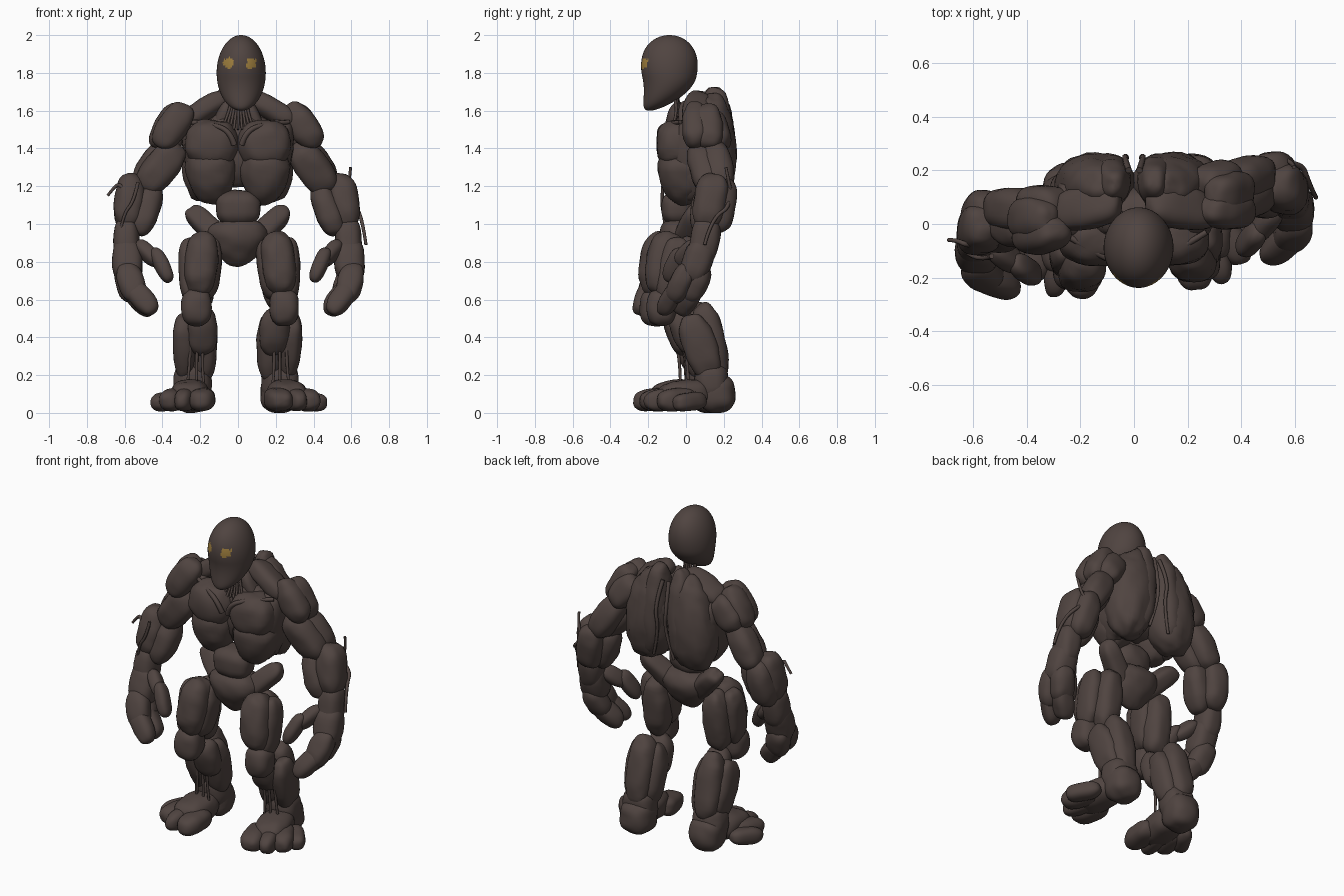
import bpy
import bmesh
import math
import random
from mathutils import Matrix, Vector, noise

random.seed(4)
if "Cube" in bpy.data.objects:
    bpy.data.objects.remove(bpy.data.objects["Cube"], do_unlink=True)

RIGHT, LEFT = -1, 1
CENTRE = 0
ARM_YAW, LEG_YAW = 15, 9   # the left limbs are swung backwards
UNIT = 0.01                # all part sizes below are in hundredths


def make_material(name, colour):
    material = bpy.data.materials.new(name)
    material.use_nodes = True
    material.diffuse_color = colour
    material.node_tree.nodes["Principled BSDF"].inputs["Base Color"].default_value = colour
    return material


bark = make_material("dark_bark", (0.08, 0.058, 0.052, 1))
amber = make_material("amber_eye", (0.36, 0.22, 0.05, 1))


def add_mesh(name, bm, *materials):
    mesh = bpy.data.meshes.new(name)
    bm.to_mesh(mesh)
    bm.free()
    for material in materials:
        mesh.materials.append(material)
    mesh.shade_smooth()
    obj = bpy.data.objects.new(name, mesh)
    bpy.context.collection.objects.link(obj)
    return obj


def place(point, side, yaw):
    """Mirror a point to the right, or swing it on the left."""
    p = Vector(point) * UNIT
    if side == RIGHT:
        p.x = -p.x
    elif side == LEFT:
        p = Matrix.Rotation(math.radians(yaw), 3, "Z") @ p
    return p


def blob(name, start, end, width, depth, taper=0.0, side=CENTRE, yaw=0, full=0.78):
    """A lumpy rounded muscle running from start to end."""
    a, b = place(start, side, yaw), place(end, side, yaw)
    axis = (b - a).normalized()
    across = Vector((1, 0, 0))
    across = (across - axis * across.dot(axis)).normalized()
    frame = Matrix((across, axis.cross(across), axis)).transposed()
    size = Vector((width * UNIT, depth * UNIT, (b - a).length / 2))
    bm = bmesh.new()
    bmesh.ops.create_uvsphere(bm, u_segments=32, v_segments=20, radius=1)
    for v in bm.verts:
        p = Vector([math.copysign(abs(c) ** full, c) for c in v.co])
        p.xy *= 1 - taper * p.z
        p = frame @ (p * size)
        grain = noise.noise((p + a) * 16) * 0.07
        v.co = (a + b) / 2 + p * (1 + grain)
        v.co.z = max(v.co.z, 0)
    add_mesh(name, bm, bark)


def pair(name, start, end, width, depth, yaw=0, taper=0.0, full=0.78):
    blob("right_" + name, start, end, width, depth, taper, RIGHT, yaw, full)
    blob("left_" + name, start, end, width, depth, taper, LEFT, yaw, full)


def arm(name, *shape):
    pair(name, *shape, yaw=ARM_YAW)


def leg(name, *shape):
    pair(name, *shape, yaw=LEG_YAW)


def vine(name, points, radius, side=CENTRE, yaw=0):
    """A thin smooth root with a tapering tip."""
    curve = bpy.data.curves.new(name, "CURVE")
    curve.dimensions = "3D"
    curve.bevel_depth = radius * UNIT
    curve.bevel_resolution = 2
    curve.use_fill_caps = True
    spline = curve.splines.new("NURBS")
    spline.points.add(len(points) - 1)
    for i, (knot, point) in enumerate(zip(spline.points, points)):
        knot.co = (*place(point, side, yaw), 1)
        knot.radius = 1 - 0.4 * i / len(points)
    spline.use_endpoint_u = True
    spline.order_u = 3
    curve.materials.append(bark)
    bpy.context.collection.objects.link(bpy.data.objects.new(name, curve))


# Head: an egg whose chin leans forward, with ragged amber eyes
bm = bmesh.new()
bmesh.ops.create_uvsphere(bm, u_segments=96, v_segments=64, radius=1)
for v in bm.verts:
    x, y, z = v.co
    lean = 0.13 * min(0, z + 0.1) ** 2
    v.co = (x * 0.13 + 0.017, y * (0.147 + 0.03 * z) - 0.088 - lean, 1.8 + z * 0.2)
for face in bm.faces:
    c = face.calc_center_median()
    reach = math.hypot((abs(c.x - 0.01) - 0.06) / 0.03, (c.z - 1.85) / 0.032)
    if c.y < -0.1 and reach < random.uniform(0.7, 1.1):
        face.material_index = 1
add_mesh("head", bm, bark, amber)

# Neck: loose roots between chin and chest
for i in range(9):
    spread = i - 4
    vine("neck_root", [(spread * 0.9 + 1, -5 - i % 3, 170), (spread, -3 + i % 2, 160),
                       (spread * 2.2, -8, 150)], 0.9)
pair("neck_tendon", (4, 0, 165), (12, 2, 148), 4, 5)

# Torso
blob("chest_core", (0, 4, 160), (0, 3, 120), 20, 11)
pair("shoulder_blade", (11, 14, 169), (17, 13, 111), 15, 13, taper=-0.12, full=0.95)
pair("inner_back", (7, 15, 173), (11, 17, 116), 8, 10, taper=-0.1, full=0.9)
pair("trapezius", (5, 8, 168), (30, 4, 153), 6, 8)
pair("side_back", (24, 5, 157), (17, 6, 113), 8, 13)
pair("chest_muscle", (13, -4, 155), (15, -5, 130), 14, 11)
pair("rib_muscle", (15, -2, 141), (13, -1, 110), 13, 13, taper=0.25, full=0.9)
for side, label in ((RIGHT, "right"), (LEFT, "left")):
    vine(label + "_collar_root", [(2, -13, 142), (4, -15, 149), (14, -11, 153), (27, -3, 154)], 1.6, side)
    vine(label + "_back_root", [(2, 20, 165), (4, 26, 150), (2, 24, 135), (7, 22, 118)], 1.2, side)

# Waist and hips
blob("belly", (0, -4, 118), (0, -4, 99), 12, 9)
blob("pelvis", (0, -2, 103), (0, -3, 77), 15, 11, taper=0.45, full=0.95)
pair("hip_bone", (2, -4, 85), (26, 6, 108), 6, 6, full=0.65)

# Upper arms
arm("front_shoulder", (27, -2, 163), (42, -6, 141), 8, 7)
arm("side_shoulder", (31, 2, 163), (44, 2, 140), 7, 8)
arm("rear_shoulder", (27, 7, 158), (41, 8, 140), 8, 7)
arm("biceps", (31, -2, 142), (51, 0, 117), 9, 8)
arm("triceps", (37, 5, 143), (53, 6, 118), 8, 8)
arm("elbow", (49, 3, 125), (58, 2, 110), 5, 6)

# Forearms
arm("outer_forearm", (56, 1, 127), (59, -5, 97), 8, 9)
arm("inner_forearm", (44, 1, 121), (53, -5, 94), 7, 8)
arm("rear_forearm", (54, 7, 124), (58, 1, 95), 8, 8)

# Hands
arm("wrist", (59, -3, 104), (59, -8, 79), 7, 8)
arm("palm", (59, -5, 93), (58, -14, 68), 8, 8)
arm("front_knuckle", (60, -14, 79), (53, -22, 59), 7, 6)
arm("rear_knuckle", (61, -6, 78), (54, -13, 59), 7, 6)
arm("front_finger", (58, -19, 69), (44, -25, 53), 6, 5)
arm("rear_finger", (59, -10, 68), (45, -16, 53), 6, 6)
arm("thumb_base", (54, -8, 90), (42, -16, 79), 4, 5)
arm("thumb_tip", (45, -14, 87), (36, -20, 70), 4, 5)

# Thighs and knees
leg("front_thigh", (18, -12, 96), (21, -17, 62), 9, 10)
leg("outer_thigh", (26, -8, 93), (25, -14, 58), 6, 8)
leg("inner_thigh", (13, -7, 92), (17, -13, 60), 6, 8)
leg("rear_thigh", (19, -1, 93), (20, -6, 55), 8, 8)
leg("knee", (22, -16, 66), (22, -17, 46), 8, 8)

# Lower legs
leg("shin", (19, -8, 55), (19, 1, 31), 8, 7)
leg("outer_calf", (29, -3, 52), (28, 9, 19), 6, 9)
leg("rear_calf", (23, 5, 58), (24, 14, 17), 8, 8)
leg("inner_calf", (17, 1, 52), (19, 10, 17), 7, 8)
leg("ankle", (24, 9, 28), (24, 11, 5), 10, 9)

# Feet
leg("heel", (24, 12, 21), (24, 13, 0), 10, 10)
leg("instep", (24, 9, 11), (27, -19, 8), 10, 8)
leg("big_toe", (18, -5, 8), (20, -28, 6), 7, 6)
leg("second_toe", (26, -3, 8), (30, -27, 6), 5, 6)
leg("third_toe", (31, 0, 8), (38, -21, 6), 6, 6)
leg("little_toe", (34, 5, 7), (44, -13, 5), 5, 5)

# Loose roots on forearms and shins
vine("left_forearm_root", [(54, 6, 105), (57, 11, 112), (63, 7, 120), (63, 5, 130)], 1.1, LEFT, ARM_YAW)
vine("left_curled_root", [(54, 7, 118), (66, 8, 110), (67, -4, 103), (68, -8, 89)], 1.2, LEFT, ARM_YAW)
vine("right_forearm_root", [(56, -8, 112), (62, -8, 122), (66, -6, 119), (69, -6, 115)], 1.1, RIGHT)
vine("right_wrist_root", [(53, -12, 122), (55, -13, 112), (61, -12, 105), (63, -10, 92)], 1.0, RIGHT)
for side, label in ((RIGHT, "right"), (LEFT, "left")):
    for offset in (0, 4, 9):
        vine(label + "_shin_root", [(17 + offset, -7, 45), (20 + offset / 2, -3, 32),
                                    (18 + offset, -3, 14)], 1.0, side, LEG_YAW)
